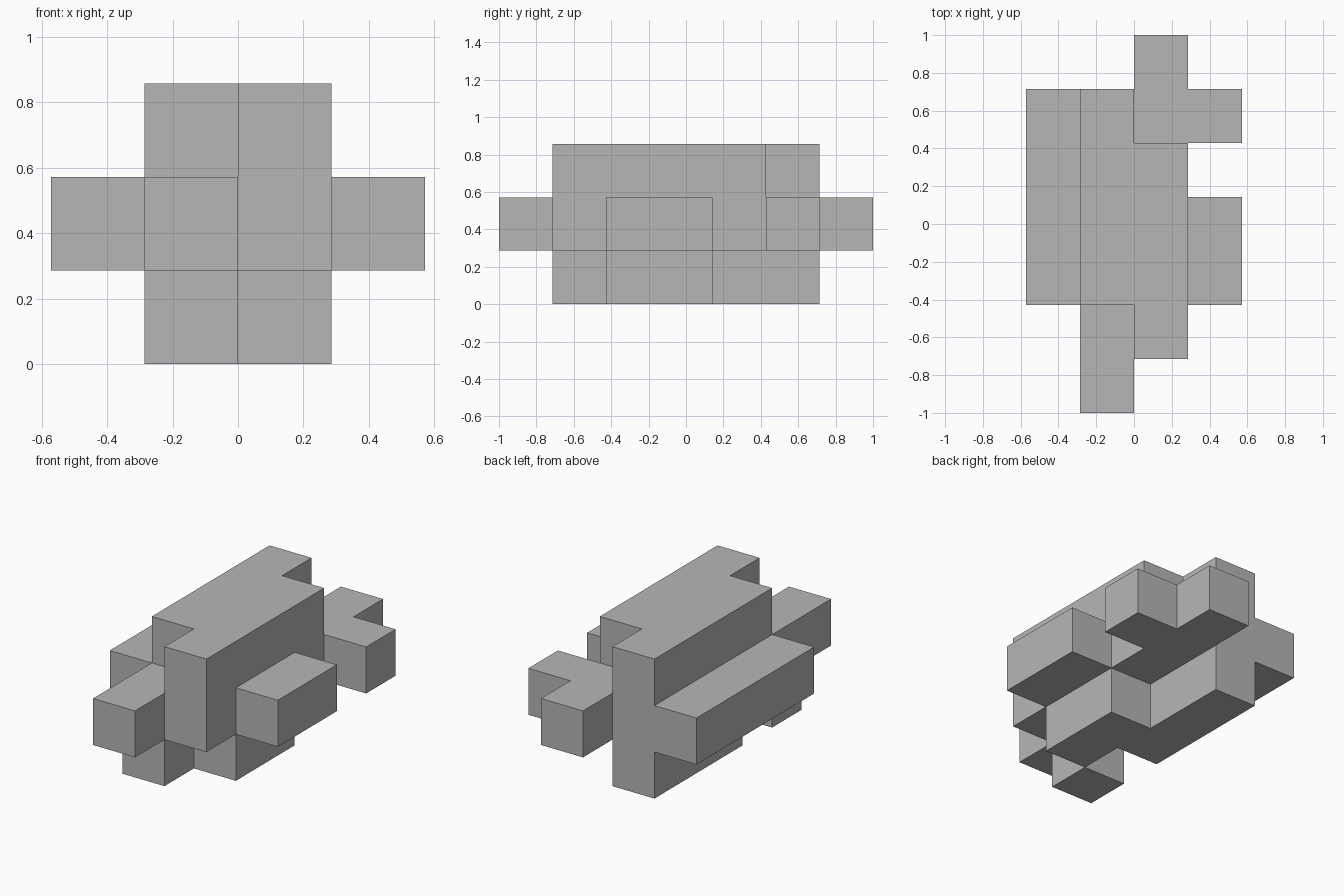
import bpy, bmesh, math
from mathutils import Vector

cube = bpy.data.objects.get("Cube")
if cube:
    bpy.data.objects.remove(cube, do_unlink=True)

UNIT = 2 / 7
ORIGIN = Vector((-2 * UNIT, -1, 0))

# Runs of unit cells along y: (column, layer, first row, last row)
RUNS = [
    (1, 0, 1, 1), (1, 0, 3, 5), (2, 0, 2, 3),      # feet
    (0, 1, 2, 5),                                  # right side bar
    (1, 1, 0, 5), (2, 1, 1, 6),                    # core bars
    (3, 1, 2, 3), (3, 1, 5, 5),                    # left side blocks
    (1, 2, 2, 5), (2, 2, 1, 4),                    # top bars
]
cells = {(x, y, z) for x, z, a, b in RUNS for y in range(a, b + 1)}

# Skin: one quad wherever a cell meets empty space
bm = bmesh.new()
for cell in sorted(cells):
    for axis in range(3):
        for side in (-1, 1):
            normal = Vector((0, 0, 0))
            normal[axis] = side
            if tuple(int(c + n) for c, n in zip(cell, normal)) in cells:
                continue
            u, v = Vector((0, 0, 0)), Vector((0, 0, 0))
            u[(axis + 1) % 3] = 0.5
            v[(axis + 2) % 3] = 0.5 * side
            centre = Vector(cell) + Vector((0.5, 0.5, 0.5)) + normal / 2
            corners = (centre - u - v, centre + u - v, centre + u + v, centre - u + v)
            bm.faces.new([bm.verts.new(ORIGIN + c * UNIT) for c in corners])

# Weld and merge coplanar quads into clean flat faces
bmesh.ops.remove_doubles(bm, verts=bm.verts, dist=0.001)
bmesh.ops.dissolve_limit(bm, angle_limit=math.radians(1), verts=bm.verts, edges=bm.edges)
mesh = bpy.data.meshes.new("interlocking_block")
bm.to_mesh(mesh)
bm.free()

# Plain grey
grey = bpy.data.materials.new("plain_grey")
grey.use_nodes = True
colour = (0.47, 0.47, 0.47, 1)
grey.diffuse_color = colour
grey.node_tree.nodes["Principled BSDF"].inputs["Base Color"].default_value = colour
mesh.materials.append(grey)

block = bpy.data.objects.new("interlocking_block", mesh)
bpy.context.collection.objects.link(block)
